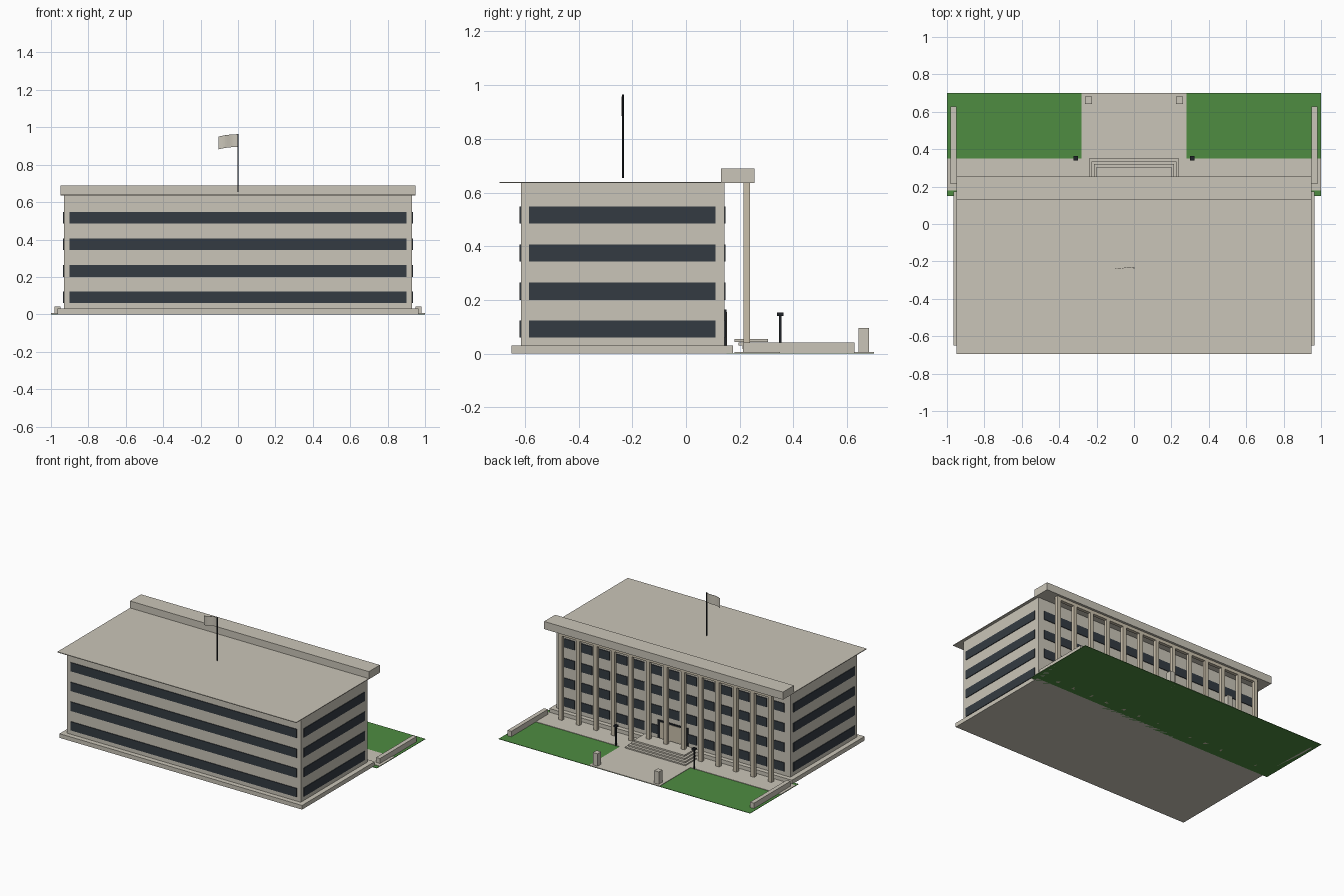
import bpy, bmesh, math

if "Cube" in bpy.data.objects:
    bpy.data.objects.remove(bpy.data.objects["Cube"])


def material(name, r, g, b):
    lin = [((c / 255 + 0.055) / 1.055) ** 2.4 for c in (r, g, b)]
    m = bpy.data.materials.new(name)
    m.diffuse_color = (*lin, 1)
    m.use_nodes = True
    m.node_tree.nodes["Principled BSDF"].inputs["Base Color"].default_value = m.diffuse_color
    return m


STONE = material("stone", 202, 197, 184)
TAN = material("tan stone", 202, 192, 172)
GLASS = material("dark glass", 52, 59, 66)
GRASS = material("grass green", 78, 140, 65)
METAL = material("black metal", 32, 36, 40)


def boxes(name, mat, items):
    """One object made of boxes given as (x0, x1, y0, y1, z0, z1)."""
    bm = bmesh.new()
    for x0, x1, y0, y1, z0, z1 in items:
        res = bmesh.ops.create_cube(bm, size=1)
        for v in res["verts"]:
            v.co = (x0 + (v.co.x + 0.5) * (x1 - x0),
                    y0 + (v.co.y + 0.5) * (y1 - y0),
                    z0 + (v.co.z + 0.5) * (z1 - z0))
    me = bpy.data.meshes.new(name)
    bm.to_mesh(me)
    bm.free()
    me.materials.append(mat)
    ob = bpy.data.objects.new(name, me)
    bpy.context.collection.objects.link(ob)
    return ob


def pair(x0, x1, *rest):
    """The same box on both sides of x = 0."""
    return [(x0, x1, *rest), (-x1, -x0, *rest)]


# Grounds
boxes("lawn", GRASS, [(-1, 1, 0.15, 0.70, 0, 0.003)])
boxes("paving", STONE, [(-1, 1, 0.18, 0.35, 0.001, 0.006),
                        (-0.28, 0.28, 0.35, 0.70, 0.001, 0.006)])
boxes("garden_walls", STONE, pair(0.95, 0.98, 0.213, 0.628, 0, 0.042))
boxes("gate_pillars", STONE, pair(0.225, 0.262, 0.642, 0.682, 0, 0.095))

# Main block
boxes("plinth", STONE, [(-0.965, 0.965, -0.65, 0.175, 0, 0.03)])
boxes("building_body", STONE, [(-0.93, 0.93, -0.615, 0.143, 0.03, 0.637)])
boxes("roof_slab", STONE, [(-0.95, 0.95, -0.695, 0.255, 0.635, 0.64)])
boxes("cornice", STONE, [(-0.95, 0.95, 0.13, 0.255, 0.636, 0.69)])

# Window bands on front and sides, separate windows behind the columns
floors = [(0.06, 0.123), (0.20, 0.265), (0.343, 0.406), (0.485, 0.548)]
column_x = [-0.834 + 0.139 * i for i in range(13)]
bands, windows = [], []
for z0, z1 in floors:
    bands.append((-0.90, 0.90, -0.62, -0.612, z0, z1))
    bands += pair(0.927, 0.935, -0.585, 0.11, z0, z1)
    windows += [(x - 0.05, x + 0.05, 0.140, 0.148, z0, z1) for x in column_x]
boxes("window_bands", GLASS, bands)
boxes("colonnade_windows", GLASS, windows)

# Colonnade with its top beam
boxes("columns", TAN, [(x - 0.014, x + 0.014, 0.214, 0.238, 0, 0.637) for x in column_x])
boxes("column_beam", TAN, [(-0.848, 0.848, 0.214, 0.238, 0.612, 0.637)])

# Entrance and steps
boxes("door_frame", METAL, [(-0.12, 0.12, 0.143, 0.150, 0.03, 0.165)])
boxes("door_panel", TAN, [(-0.10, 0.10, 0.147, 0.153, 0.03, 0.155)])
boxes("entrance_steps", STONE,
      [(-0.24 + 0.013 * i, 0.24 - 0.013 * i, 0.225 - 0.015 * i, 0.35 - 0.015 * i,
        0.004 + 0.0135 * i, 0.0145 + 0.0135 * i) for i in range(4)])

# Lamps beside the path
boxes("lamp_posts", METAL, pair(0.307, 0.315, 0.347, 0.355, 0, 0.142))
boxes("lamp_heads", METAL, pair(0.299, 0.323, 0.339, 0.363, 0.140, 0.154))

# Flagpole
bm = bmesh.new()
bmesh.ops.create_cone(bm, cap_ends=True, segments=8, radius1=0.004, radius2=0.004, depth=0.31)
bmesh.ops.translate(bm, verts=bm.verts, vec=(0, -0.235, 0.81))
me = bpy.data.meshes.new("flagpole")
bm.to_mesh(me)
bm.free()
me.materials.append(METAL)
bpy.context.collection.objects.link(bpy.data.objects.new("flagpole", me))

# Rippling flag, a thin sheet drooping at its free end
bm = bmesh.new()
rows = []
for i in range(13):
    t = i / 12
    y = -0.235 + 0.004 * math.sin(t * 2 * math.pi)
    top = 0.963 - 0.013 * t * t
    rows.append([bm.verts.new((-0.105 * t, y, top - h)) for h in (0, 0.068)])
for a, b in zip(rows, rows[1:]):
    bm.faces.new((a[0], a[1], b[1], b[0]))
me = bpy.data.meshes.new("flag")
bm.to_mesh(me)
bm.free()
me.materials.append(STONE)
flag = bpy.data.objects.new("flag", me)
bpy.context.collection.objects.link(flag)
solid = flag.modifiers.new("thickness", "SOLIDIFY")
solid.thickness = 0.002
solid.offset = 0
